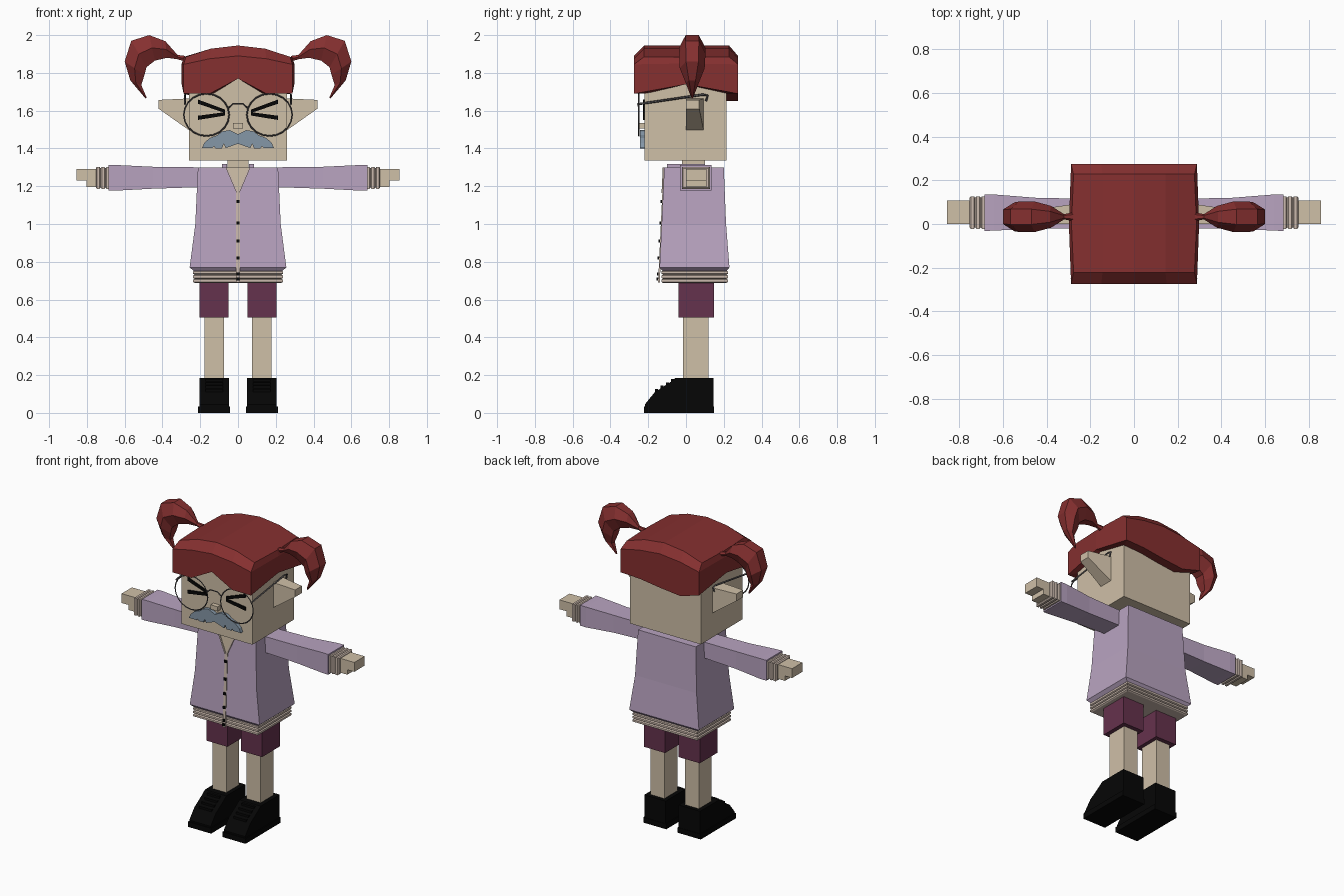
import bpy, math
from mathutils import Vector

cube = bpy.data.objects.get("Cube")
if cube:
    bpy.data.objects.remove(cube, do_unlink=True)


def material(name, r, g, b):
    m = bpy.data.materials.new(name)
    m.use_nodes = True
    col = [(c / 255) ** 2.2 for c in (r, g, b)] + [1]
    m.diffuse_color = col
    m.node_tree.nodes["Principled BSDF"].inputs["Base Color"].default_value = col
    return m


SKIN = material("skin tan", 206, 190, 166)
LILAC = material("cardigan lilac", 183, 162, 191)
TRIM = material("rib trim", 202, 184, 172)
HAIR = material("hair red", 132, 51, 51)
PLUM = material("shorts plum", 101, 53, 78)
BLACK = material("black", 14, 14, 14)
BLUE = material("moustache blue grey", 132, 150, 166)
WIRE = material("wire grey", 84, 82, 84)


def mesh(name, verts, faces, mat):
    me = bpy.data.meshes.new(name)
    me.from_pydata([tuple(v) for v in verts], [], faces)
    me.materials.append(mat)
    ob = bpy.data.objects.new(name, me)
    bpy.context.collection.objects.link(ob)
    # consistent outward normals
    import bmesh
    bm = bmesh.new()
    bm.from_mesh(me)
    bmesh.ops.recalc_face_normals(bm, faces=bm.faces)
    bm.to_mesh(me)
    bm.free()
    return ob


def loft(name, rings, mat):
    """Closed skin through rings of equal point count, capped at both ends."""
    n = len(rings[0])
    faces = [(r * n + i, r * n + (i + 1) % n, (r + 1) * n + (i + 1) % n, (r + 1) * n + i)
             for r in range(len(rings) - 1) for i in range(n)]
    faces += [tuple(range(n)), tuple(range((len(rings) - 1) * n, len(rings) * n))]
    return mesh(name, [p for ring in rings for p in ring], faces, mat)


def rect_z(z, x0, x1, y0, y1):
    return [(x0, y0, z), (x1, y0, z), (x1, y1, z), (x0, y1, z)]


def rect_x(x, y0, y1, z0, z1):
    return [(x, y0, z0), (x, y1, z0), (x, y1, z1), (x, y0, z1)]


def box(name, x0, x1, y0, y1, z0, z1, mat):
    return loft(name, [rect_z(z0, x0, x1, y0, y1), rect_z(z1, x0, x1, y0, y1)], mat)


def plate(name, outline, front, depth, mat):
    """Front-facing prism from an (x, z) outline; front gives y at height z."""
    return loft(name, [[(x, front(z) + d, z) for x, z in outline] for d in (0, depth)], mat)


def wire(name, points, mat, radius=0.004, cyclic=False):
    cu = bpy.data.curves.new(name, 'CURVE')
    cu.dimensions = '3D'
    cu.bevel_depth = radius
    cu.bevel_resolution = 0
    sp = cu.splines.new('POLY')
    sp.points.add(len(points) - 1)
    for p, co in zip(sp.points, points):
        p.co = (*co, 1)
    sp.use_cyclic_u = cyclic
    cu.materials.append(mat)
    ob = bpy.data.objects.new(name, cu)
    bpy.context.collection.objects.link(ob)
    return ob


# Head, neck and nose
box("head", -0.26, 0.26, -0.22, 0.215, 1.335, 1.83, SKIN)
box("neck", -0.055, 0.055, -0.02, 0.1, 1.25, 1.34, SKIN)
box("nose", -0.026, 0.026, -0.25, -0.21, 1.505, 1.535, SKIN)

# Hair cap: rings run along the front, one side, the back, the other side
xs = [-0.288, -0.15, 0, 0.15, 0.288]
side = 0.298


def hair_ring(sx, yf, yb, front_z, mid_z, back_z):
    ring = [(x * sx, yf, z) for x, z in zip(xs, front_z)] + [(side * sx, 0, mid_z)]
    ring += [(x * sx, yb, z) for x, z in zip(xs[::-1], back_z)] + [(-side * sx, 0, mid_z)]
    return ring


front_hem = [1.69, 1.69, 1.77, 1.69, 1.69]
back_hem = [1.69, 1.685, 1.665, 1.65, 1.69]
edge = [1.845, 1.875, 1.89, 1.875, 1.845]
crown = [1.885, 1.928, 1.945, 1.928, 1.885]
rings = [hair_ring(0.88, -0.215, 0.21, front_hem, 1.74, back_hem),
         hair_ring(1, -0.275, 0.275, front_hem, 1.74, back_hem),
         hair_ring(1, -0.275, 0.275, edge, 1.85, edge),
         hair_ring(0.96, -0.222, 0.228, crown, 1.885, crown)]
n = 12
faces = [(r * n + i, r * n + (i + 1) % n, (r + 1) * n + (i + 1) % n, (r + 1) * n + i)
         for r in range(3) for i in range(n)]
top = 3 * n
for i in range(4):
    strip = [i, i + 1, 9 - i, 10 - i]
    if i == 0:
        strip.append(11)
    if i == 3:
        strip.insert(2, 5)
    faces.append(tuple(top + k for k in strip))
mesh("hair_cap", [p for r in rings for p in r], faces, HAIR)

# Pigtails: outer edge, inner edge and half depth along the tail
tail_out = [(0.28, 1.89), (0.32, 1.895), (0.385, 1.968), (0.47, 2.0), (0.565, 1.97), (0.6, 1.86), (0.57, 1.76), (0.49, 1.665)]
tail_in = [(0.28, 1.86), (0.32, 1.872), (0.375, 1.88), (0.44, 1.865), (0.485, 1.83), (0.495, 1.79), (0.512, 1.735), (0.483, 1.668)]
tail_half = [0.02, 0.012, 0.05, 0.07, 0.07, 0.066, 0.035, 0.004]

for s, label in ((1, "left"), (-1, "right")):
    tail = []
    for (ox, oz), (ix, iz), h in zip(tail_out, tail_in, tail_half):
        ring = []
        for t, d in ((0, -0.5), (0, 0.5), (0.5, 1), (1, 0.5), (1, -0.5), (0.5, -1)):
            ring.append((s * (ox + (ix - ox) * t), 0.033 + d * h, oz + (iz - oz) * t))
        tail.append(ring)
    loft(label + "_pigtail", tail, HAIR)

    # Ear tapering outward
    loft(label + "_ear", [rect_x(s * 0.25, 0, 0.095, 1.49, 1.665),
                          rect_x(s * 0.42, 0, 0.07, 1.61, 1.657)], SKIN)

    # Squeezed-shut eye strokes
    for zo, zi, part in ((1.648, 1.597, "upper"), (1.562, 1.583, "lower")):
        plate(f"{label}_{part}_eye_stroke",
              [(s * 0.212, zo - 0.011), (s * 0.212, zo + 0.011), (s * 0.07, zi + 0.009), (s * 0.07, zi - 0.009)],
              lambda z: -0.228, 0.009, BLACK)

    # Glasses rim and temple arm
    rim = [(s * 0.167 + 0.12 * math.cos(a), -0.25, 1.578 + 0.112 * math.sin(a))
           for a in (k * math.tau / 20 for k in range(20))]
    wire(label + "_glasses_rim", rim, WIRE, cyclic=True)
    wire(label + "_glasses_arm", [(s * 0.28, -0.25, 1.635), (s * 0.28, 0.09, 1.685),
                                  (s * 0.28, 0.115, 1.68), (s * 0.28, 0.105, 1.65)], WIRE, 0.006)

    # Sleeve, ribbed cuff and hand
    loft(label + "_sleeve", [rect_x(s * 0.2, -0.02, 0.115, 1.195, 1.3),
                             rect_x(s * 0.45, -0.022, 0.12, 1.187, 1.303),
                             rect_x(s * 0.64, -0.03, 0.135, 1.177, 1.312),
                             rect_x(s * 0.685, -0.032, 0.135, 1.177, 1.312)], LILAC)
    for k in range(3):
        x = 0.675 + k * 0.026
        loft(f"{label}_cuff_rib_{k}", [rect_x(s * (x + dx), -0.022 + g, 0.127 - g, 1.186 + g, 1.302 - g)
             for dx, g in ((0, 0.007), (0.006, 0), (0.02, 0), (0.026, 0.007))], TRIM)
    loft(label + "_palm", [rect_x(s * 0.74, 0, 0.108, 1.197, 1.292),
                           rect_x(s * 0.803, 0, 0.108, 1.197, 1.292)], SKIN)
    loft(label + "_fingers", [rect_x(s * 0.8, 0, 0.108, 1.23, 1.292),
                              rect_x(s * 0.855, 0, 0.108, 1.23, 1.292)], SKIN)

    # Shorts and leg
    a, b = sorted((s * 0.05, s * 0.205))
    box(label + "_shorts_leg", a, b, -0.04, 0.148, 0.505, 0.72, PLUM)
    a, b = sorted((s * 0.075, s * 0.178))
    box(label + "_leg", a, b, -0.016, 0.12, 0.15, 0.52, SKIN)

    # Shoe: side profile swept across, with a sole and laces
    prof = [(-0.218, 0), (-0.218, 0.045), (-0.165, 0.11), (-0.08, 0.165), (-0.055, 0.185), (0.145, 0.185), (0.145, 0)]
    loft(label + "_shoe", [[(s * x, y, z) for y, z in prof] for x in (0.048, 0.205)], BLACK)
    a, b = sorted((s * 0.042, s * 0.211))
    box(label + "_sole", a, b, -0.222, 0.147, 0, 0.035, BLACK)
    a, b = sorted((s * 0.08, s * 0.173))
    for k in range(4):
        y, z = -0.155 + k * 0.028, 0.116 + k * 0.018
        box(f"{label}_lace_{k}", a, b, y - 0.008, y + 0.008, z - 0.01, z + 0.01, BLACK)

    # Collar point and neckline edge
    a, b = sorted((s * 0.058, s * 0.085))
    box(label + "_collar", a, b, -0.1, 0.1, 1.29, 1.318, LILAC)

wire("glasses_bridge", [(-0.05, -0.25, 1.615), (-0.025, -0.255, 1.637),
                        (0.025, -0.255, 1.637), (0.05, -0.25, 1.615)], WIRE)

# Moustache with scalloped lower edge
half = [(0.045, 1.497), (0.085, 1.49), (0.11, 1.47), (0.15, 1.455), (0.178, 1.43), (0.19, 1.402),
        (0.135, 1.402), (0.128, 1.412), (0.118, 1.4), (0.085, 1.4), (0.075, 1.425), (0.065, 1.402)]
outline = [(0, 1.475)] + half + [(0, 1.425)] + [(-x, z) for x, z in half[::-1]]
plate("moustache", outline, lambda z: -0.243, 0.025, BLUE)

# Cardigan body flaring to the hem
loft("cardigan_body", [rect_z(1.3, -0.212, 0.212, -0.115, 0.2),
                       rect_z(1.0, -0.226, 0.226, -0.129, 0.212),
                       rect_z(0.77, -0.256, 0.256, -0.14, 0.23),
                       rect_z(0.752, -0.235, 0.235, -0.125, 0.215)], LILAC)
for k in range(3):
    z = 0.688 + k * 0.022
    loft(f"hem_rib_{k}", [rect_z(z + dz, -0.238 + g, 0.238 - g, -0.13 + g, 0.222 - g)
         for dz, g in ((0, 0.008), (0.005, 0), (0.017, 0), (0.022, 0.008))], TRIM)


def chest(z):
    return -0.115 - (1.3 - z) * 0.0472 - 0.004


# Neckline, placket and buttons
plate("neckline", [(-0.055, 1.3), (0.055, 1.3), (0, 1.17)], chest, 0.009, SKIN)
for s, label in ((1, "left"), (-1, "right")):
    plate(label + "_neckline_edge", [(s * 0.055, 1.3), (s * 0.066, 1.3), (s * 0.008, 1.165), (0, 1.17)],
          lambda z: chest(z) - 0.004, 0.009, TRIM)
plate("placket", [(-0.01, 1.175), (0.01, 1.175), (0.01, 0.69), (-0.01, 0.69)], chest, 0.009, TRIM)
for k, z in enumerate((1.12, 1.005, 0.91, 0.82, 0.735, 0.708)):
    box(f"button_{k}", -0.008, 0.008, chest(z) - 0.008, chest(z) + 0.004, z - 0.008, z + 0.008, BLACK)
